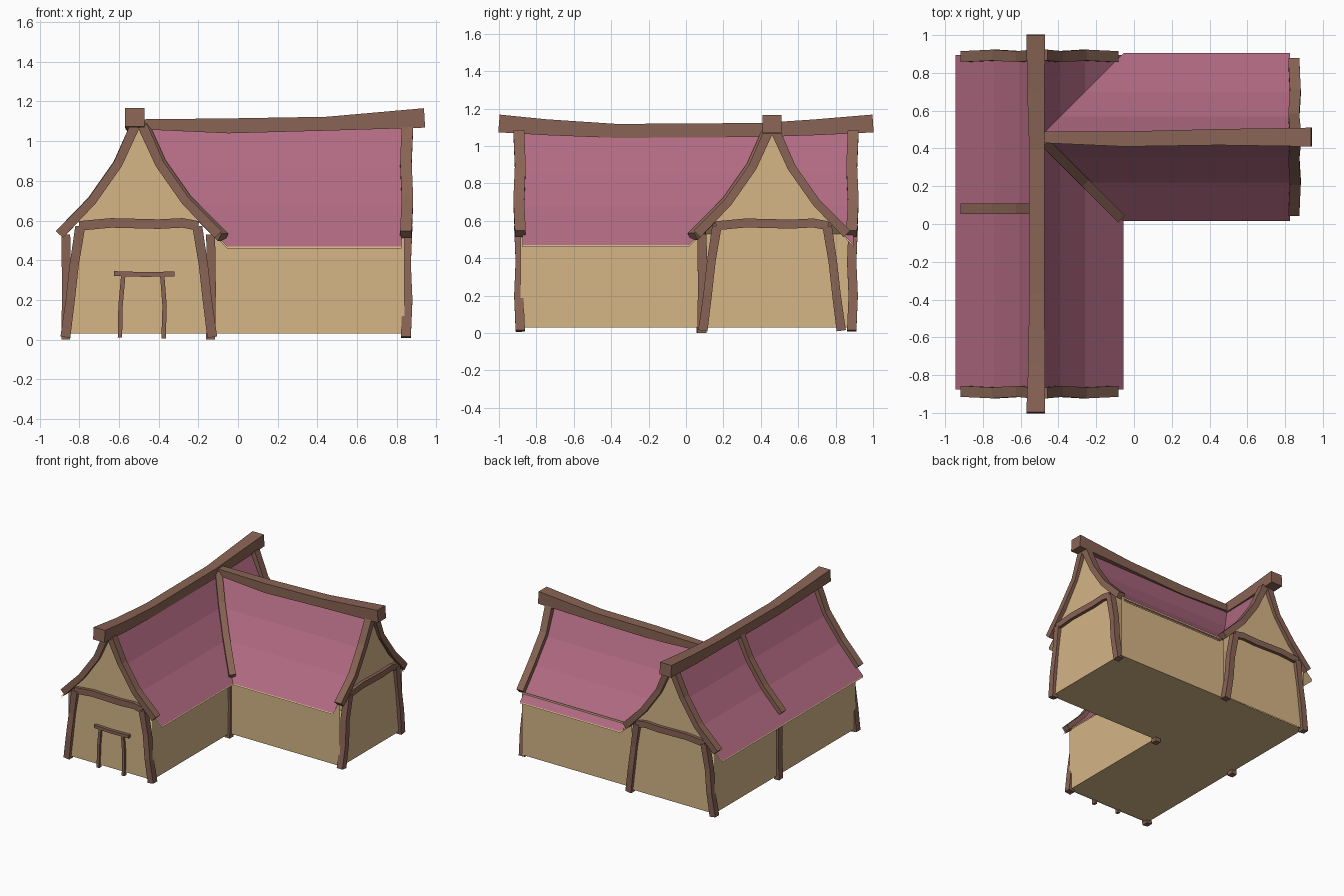
import bpy
from mathutils import Vector as V

if "Cube" in bpy.data.objects:
    bpy.data.objects.remove(bpy.data.objects["Cube"])


def material(name, rgb):
    m = bpy.data.materials.new(name)
    m.diffuse_color = (*rgb, 1)
    m.use_nodes = True
    m.node_tree.nodes["Principled BSDF"].inputs["Base Color"].default_value = m.diffuse_color
    return m


WOOD = material("brown timber", (0.250, 0.127, 0.090))
ROOF = material("rose roof", (0.440, 0.144, 0.223))
WALL = material("tan plaster", (0.665, 0.465, 0.240))


def mesh(name, verts, faces, mat):
    me = bpy.data.meshes.new(name)
    me.from_pydata([tuple(v) for v in verts], [], faces)
    me.materials.append(mat)
    ob = bpy.data.objects.new(name, me)
    bpy.context.collection.objects.link(ob)
    return ob


def beam(name, path, side, width, height):
    """Sweep a rectangle along a path; width lies along the side vector.
    width may be a list with one value per point; so may height."""
    path = [V(p) for p in path]
    side = V(side).normalized()
    n = len(path)
    ws = width if isinstance(width, list) else [width] * n
    hs = height if isinstance(height, list) else [height] * n
    verts, faces = [], []
    for i, p in enumerate(path):
        t = (path[min(i + 1, n - 1)] - path[max(i - 1, 0)]).normalized()
        up = side.cross(t).normalized()
        for a, b in ((-1, -1), (1, -1), (1, 1), (-1, 1)):
            verts.append(p + side * a * ws[i] / 2 + up * b * hs[i] / 2)
    for i in range(n - 1):
        for k in range(4):
            j = (k + 1) % 4
            faces.append((4 * i + k, 4 * i + j, 4 * i + 4 + j, 4 * i + 4 + k))
    faces += [(3, 2, 1, 0), tuple(4 * n - 4 + k for k in range(4))]
    return mesh(name, verts, faces, WOOD)


AX, BY = -0.5, 0.46                      # ridge lines of the two wings
PROFILE = [(0, 1.08), (0.11, 0.86), (0.24, 0.68), (0.445, 0.47)]
RAFTER = [(0.02, 1.075), (0.105, 0.885), (0.235, 0.70), (0.40, 0.53)]


# Roof sheets, mitred where the wings meet, with plaster soffit beneath
def slope(name, start, end):
    rows = [(start(u, z), end(u, z)) for u, z in PROFILE]
    faces = [(2 * i, 2 * i + 1, 2 * i + 3, 2 * i + 2) for i in range(len(rows) - 1)]
    verts = [V(p) for r in rows for p in r]
    mesh(name, verts, faces, ROOF)
    mesh(name + "_soffit", [v - V((0, 0, 0.01)) for v in verts], faces, WALL)


S, N, E = -0.875, 0.895, 0.825
slope("main_roof_west", lambda u, z: (AX - u, S, z), lambda u, z: (AX - u, N, z))
slope("main_roof_east", lambda u, z: (AX + u, S, z), lambda u, z: (AX + u, BY - u, z))
slope("main_roof_back", lambda u, z: (AX + u, min(BY + u, N), z),
      lambda u, z: (AX + u, N, z))
slope("wing_roof_front", lambda u, z: (AX + u, BY - u, z), lambda u, z: (E, BY - u, z))
slope("wing_roof_back", lambda u, z: (AX + u, BY + u, z), lambda u, z: (E, BY + u, z))

# Side walls
for name, a, b in (("west_wall", (-0.87, -0.885), (-0.87, 0.885)),
                   ("east_wall", (-0.13, -0.885), (-0.13, 0.08)),
                   ("wing_front_wall", (-0.13, 0.08), (0.84, 0.08)),
                   ("wing_back_wall", (-0.13, 0.86), (0.84, 0.86))):
    mesh(name, [(*a, 0.03), (*b, 0.03), (*b, 0.53), (*a, 0.53)], [(0, 1, 2, 3)], WALL)

# L-shaped floor
mesh("floor", [(-0.87, -0.885, 0.03), (-0.13, -0.885, 0.03), (-0.13, 0.08, 0.03),
               (0.85, 0.08, 0.03), (0.85, 0.86, 0.03), (-0.13, 0.86, 0.03),
               (-0.13, 0.885, 0.03), (-0.87, 0.885, 0.03)],
     [(0, 7, 6, 2, 1), (2, 6, 5, 4, 3)], WALL)


# Gable ends: plaster panel, leaning posts, collar beam and curved barge boards
def gable(name, origin, across, out):
    o, a, d = V(origin), V(across), V(out)

    def at(u, z, push=0):
        return o + a * u + d * push + V((0, 0, z))

    half = [(0.365, 0.03), (0.335, 0.25), (0.28, 0.56), (0.31, 0.6),
            (0.23, 0.685), (0.10, 0.87)]
    pts = half + [(0, 1.075)] + [(-u, z) for u, z in reversed(half)]
    mesh(name + "_gable_wall", [at(u, z) for u, z in pts],
         [tuple(range(len(pts)))], WALL)
    for s, word in ((-1, "left"), (1, "right")):
        post = [(0.37, 0.012), (0.345, 0.2), (0.325, 0.38), (0.295, 0.57)]
        beam(f"{name}_{word}_post",
             [at(s * u, z, (-0.004, 0.004)[i % 2]) for i, (u, z) in enumerate(post)],
             d, 0.05, [0.05, 0.046, 0.046, 0.05])
        beam(f"{name}_{word}_barge_board",
             [at(s * u, z, (0.004, -0.004)[i % 2]) for i, (u, z) in enumerate(RAFTER)],
             d, 0.058, [0.05, 0.045, 0.045, 0.05])
    beam(name + "_collar_beam",
         [at(-0.3, 0.573), at(-0.14, 0.588), at(0.1, 0.582), at(0.22, 0.588),
          at(0.3, 0.573)], d, 0.05, 0.048)


gable("front", (AX, -0.89, 0), (1, 0, 0), (0, -1, 0))
gable("back", (AX, 0.89, 0), (1, 0, 0), (0, 1, 0))
gable("wing", (0.85, BY, 0), (0, 1, 0), (1, 0, 0))

# Sagging ridge beams
beam("main_ridge_beam", [(-0.52, -1, 1.12), (-0.515, -0.75, 1.10), (-0.515, -0.37, 1.08),
                         (-0.515, 0.4, 1.085), (-0.52, 0.7, 1.10), (-0.52, 1, 1.12)],
     (1, 0, 0), [0.1, 0.09, 0.08, 0.08, 0.09, 0.1], [0.095, 0.085, 0.075, 0.075, 0.085, 0.095])
beam("wing_ridge_beam", [(-0.5, BY, 1.085), (-0.05, 0.45, 1.077), (0.45, 0.46, 1.088),
                         (0.94, BY, 1.117)],
     (0, 1, 0), [0.06, 0.08, 0.085, 0.1], [0.05, 0.075, 0.07, 0.098])

# Valley rafter and west mid rafter
beam("valley_rafter", [(AX + u, BY - u, z + 0.005) for u, z in RAFTER[:3]]
     + [(-0.075, 0.035, 0.515)], (1, 1, 0), 0.05, 0.045)
beam("west_mid_rafter", [(AX - u, 0.08, z) for u, z in RAFTER], (0, 1, 0), 0.055, 0.05)

# Upright wall posts
for name, x, y in (("west_mid_post", -0.868, 0.08), ("inner_corner_post", -0.138, 0.085)):
    beam(name, [(x, y, 0), (x + 0.004, y + 0.004, 0.25), (x, y, 0.53)],
         (0, 1, 0), 0.05, 0.045)

# Door frame on the front gable
beam("door_left_post", [(-0.595, -0.893, 0.01), (-0.592, -0.893, 0.17), (-0.578, -0.893, 0.325)],
     (0, 1, 0), 0.03, 0.022)
beam("door_right_post", [(-0.375, -0.893, 0.005), (-0.37, -0.893, 0.17), (-0.382, -0.893, 0.325)],
     (0, 1, 0), 0.03, 0.022)
beam("door_lintel", [(-0.625, -0.895, 0.333), (-0.47, -0.895, 0.328), (-0.32, -0.895, 0.331)],
     (0, 1, 0), 0.04, 0.024)

# Make every closed part face outwards
import bmesh
for ob in bpy.data.objects:
    bm = bmesh.new()
    bm.from_mesh(ob.data)
    bmesh.ops.dissolve_degenerate(bm, dist=1e-5, edges=bm.edges)
    bmesh.ops.recalc_face_normals(bm, faces=bm.faces)
    # Open sheets: roofs face up, soffits and floor face down, walls face out
    if any(e.is_boundary for e in bm.edges) and bm.faces:
        bm.normal_update()
        nrm = sum((f.normal * f.calc_area() for f in bm.faces), V())
        if ob.name.endswith("_soffit") or ob.name == "floor":
            want = V((0, 0, -1))
        elif "roof" in ob.name:
            want = V((0, 0, 1))
        else:
            want = {"west_wall": V((-1, 0, 0)), "east_wall": V((1, 0, 0)),
                    "wing_front_wall": V((0, -1, 0)), "wing_back_wall": V((0, 1, 0)),
                    "front_gable_wall": V((0, -1, 0)), "back_gable_wall": V((0, 1, 0)),
                    "wing_gable_wall": V((1, 0, 0))}[ob.name]
        if nrm.dot(want) < 0:
            bmesh.ops.reverse_faces(bm, faces=bm.faces)
    bm.to_mesh(ob.data)
    bm.free()
